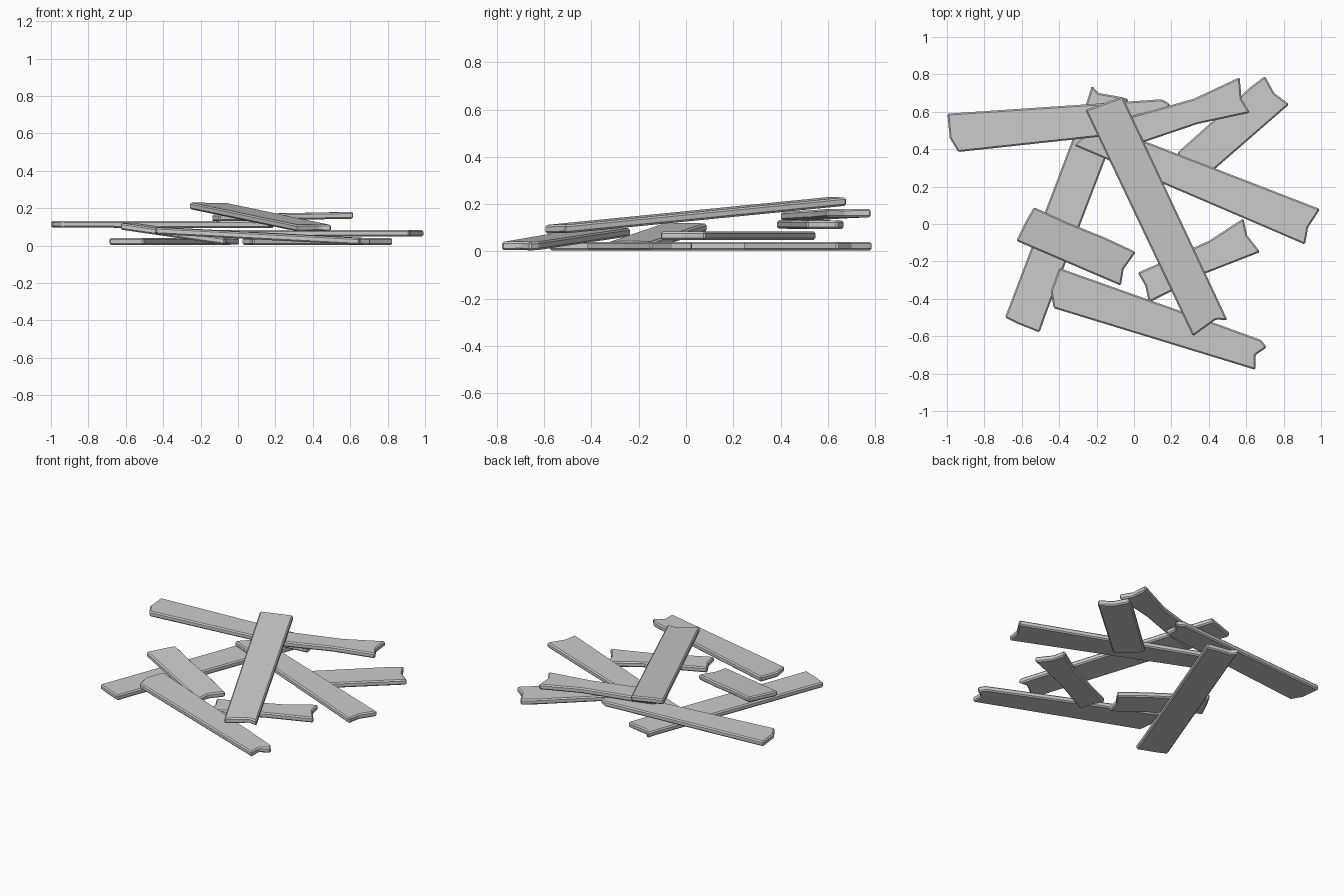
import bpy, bmesh
from mathutils import Vector

THICK = 0.036


def plank(name, outline, start, end):
    """Broken board: plan outline, with its underside sloping from start to end (x, y, z)."""
    a, b = Vector(start), Vector(end)
    axis = (b - a).xy

    def height(p):
        return a.z + (b.z - a.z) * (Vector(p) - a.xy).dot(axis) / axis.length_squared

    bm = bmesh.new()
    base = bm.faces.new([bm.verts.new((x, y, height((x, y)))) for x, y in outline])
    top = bmesh.ops.extrude_face_region(bm, geom=[base])["geom"]
    bmesh.ops.translate(bm, vec=(0, 0, THICK),
                        verts=[v for v in top if isinstance(v, bmesh.types.BMVert)])
    bmesh.ops.recalc_face_normals(bm, faces=bm.faces[:])
    mesh = bpy.data.meshes.new(name)
    bm.to_mesh(mesh)
    bm.free()
    obj = bpy.data.objects.new(name, mesh)
    bpy.context.collection.objects.link(obj)
    # worn edges
    bevel = obj.modifiers.new("worn_edges", 'BEVEL')
    bevel.width = 0.008
    bevel.segments = 1
    bevel.limit_method = 'ANGLE'


# boards lying on the ground
plank("ground_plank_left",
      [(-0.69, -0.50), (-0.63, -0.53), (-0.505, -0.58), (-0.47, -0.48), (-0.03, 0.67),
       (-0.10, 0.685), (-0.19, 0.70), (-0.225, 0.74), (-0.25, 0.66)],
      (-0.6, -0.54, 0.004), (-0.13, 0.7, 0.004))
plank("ground_plank_back",
      [(0.23, 0.38), (0.28, 0.31), (0.37, 0.24), (0.83, 0.64), (0.75, 0.70),
       (0.70, 0.79), (0.62, 0.73)],
      (0.3, 0.32, 0.004), (0.76, 0.71, 0.004))
plank("ground_plank_short",
      [(0.02, -0.26), (0.06, -0.33), (0.08, -0.42), (0.17, -0.375), (0.38, -0.265),
       (0.675, -0.15), (0.605, -0.06), (0.585, 0.03), (0.40, -0.09), (0.18, -0.19)],
      (0.07, -0.34, 0.004), (0.63, -0.06, 0.004))

# boards leaning on the lower layer
plank("leaning_plank_short",
      [(-0.63, -0.09), (-0.07, -0.33), (-0.055, -0.24), (0.01, -0.15), (-0.15, -0.075),
       (-0.36, 0.01), (-0.535, 0.09), (-0.57, 0.03)],
      (-0.03, -0.24, 0.004), (-0.58, 0.0, 0.084))
plank("leaning_plank_front",
      [(-0.43, -0.45), (0.65, -0.78), (0.65, -0.70), (0.71, -0.66), (0.68, -0.62),
       (0.46, -0.54), (-0.40, -0.235), (-0.445, -0.36)],
      (0.67, -0.72, 0.004), (-0.42, -0.34, 0.062))

# middle layer
plank("middle_plank_right",
      [(-0.32, 0.42), (0.915, -0.11), (0.93, -0.02), (0.995, 0.08), (-0.22, 0.55),
       (-0.26, 0.48)],
      (-0.27, 0.48, 0.048), (0.95, -0.02, 0.048))
plank("middle_plank_back",
      [(-0.985, 0.46), (-0.94, 0.385), (-0.20, 0.465), (0.17, 0.51), (0.16, 0.58),
       (0.195, 0.64), (0.15, 0.667), (-0.25, 0.64), (-0.998, 0.59)],
      (-0.97, 0.5, 0.096), (0.17, 0.6, 0.094))

# top layer
plank("upper_plank_bent",
      [(-0.10, 0.40), (0.06, 0.44), (0.34, 0.535), (0.62, 0.595), (0.575, 0.67),
       (0.565, 0.785), (0.32, 0.67), (0.0, 0.58), (-0.14, 0.53)],
      (-0.12, 0.46, 0.13), (0.6, 0.69, 0.144))
plank("top_plank",
      [(-0.26, 0.61), (0.315, -0.60), (0.44, -0.51), (0.50, -0.515), (-0.06, 0.68),
       (-0.12, 0.66)],
      (0.40, -0.56, 0.075), (-0.16, 0.65, 0.194))
